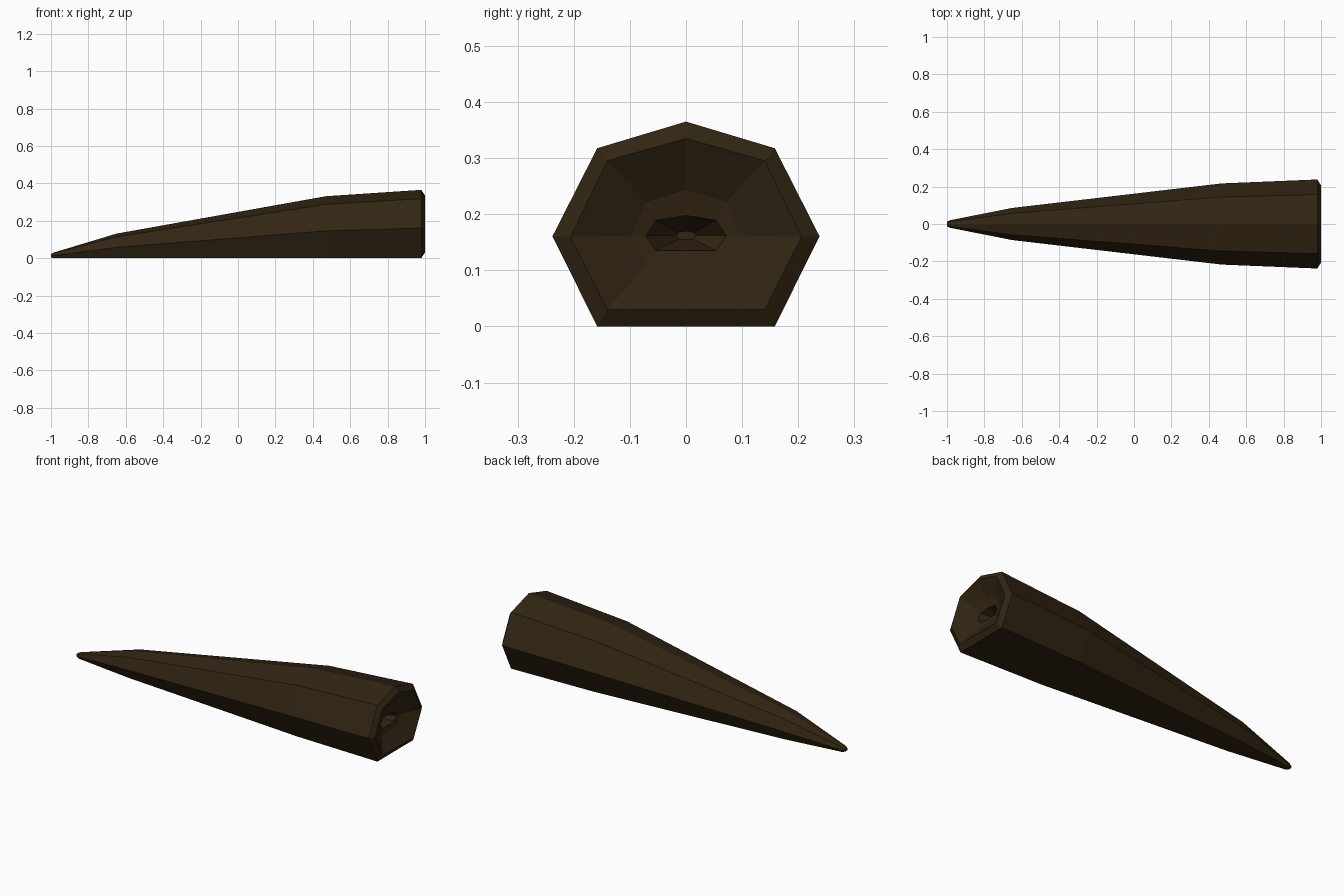
import bpy, bmesh

if "Cube" in bpy.data.objects:
    bpy.data.objects.remove(bpy.data.objects["Cube"])

# One flat dark brown
brown = bpy.data.materials.new("dark_brown")
brown.diffuse_color = (0.031, 0.0185, 0.006, 1)
brown.use_nodes = True
brown.node_tree.nodes["Principled BSDF"].inputs["Base Color"].default_value = brown.diffuse_color


def ring(x, w, top, base=0.0, knee=0.44, shoulder=0.87, foot=0.665):
    """Seven-sided section with a flat bottom: half width w, from base to top."""
    h = top - base
    half = [(w * foot, base), (w, base + h * knee), (w * foot, base + h * shoulder)]
    pts = half + [(0, top)] + [(-y, z) for y, z in reversed(half)]
    return [(x, y, z) for y, z in pts]


rings = [
    # Blunt tip and tapering body
    ring(-1.0, 0.012, 0.022, 0.005),
    ring(-0.985, 0.02, 0.03),
    ring(-0.65, 0.086, 0.131),
    ring(0.47, 0.217, 0.331),
    ring(0.98, 0.238, 0.365),
    # Bevelled rim
    ring(1.0, 0.206, 0.335, 0.03, 0.425, 0.87, 0.68),
    # Dished end, leading into a small socket
    ring(0.945, 0.099, 0.243, 0.108, 0.4, 0.84, 0.72),
    ring(0.938, 0.072, 0.198, 0.135, 0.42, 0.86, 0.75),
    ring(0.85, 0.018, 0.17, 0.155, 0.5, 0.85, 0.7),
]

bm = bmesh.new()
loops = [[bm.verts.new(p) for p in r] for r in rings]
for a, b in zip(loops, loops[1:]):
    for i in range(7):
        j = (i + 1) % 7
        bm.faces.new((a[i], a[j], b[j], b[i]))
# Close the tip and the socket floor
bm.faces.new(loops[0])
bm.faces.new(loops[-1])
bmesh.ops.recalc_face_normals(bm, faces=bm.faces)

mesh = bpy.data.meshes.new("tapered_spike")
bm.to_mesh(mesh)
bm.free()
mesh.materials.append(brown)
spike = bpy.data.objects.new("tapered_spike", mesh)
bpy.context.collection.objects.link(spike)
